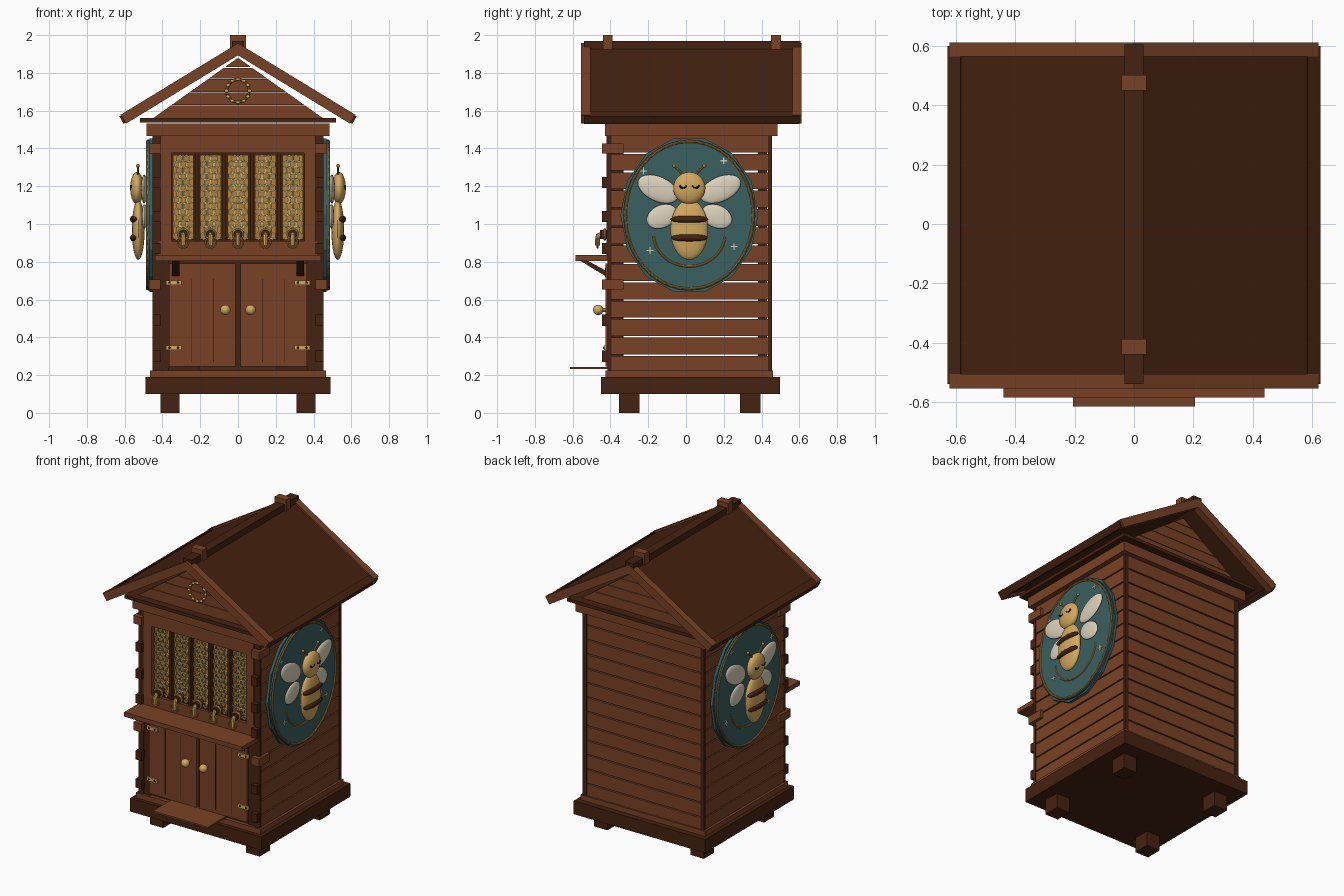
import bpy, bmesh, math
from mathutils import Matrix, Vector

if "Cube" in bpy.data.objects:
    bpy.data.objects.remove(bpy.data.objects["Cube"])

def mat(name, c):
    m = bpy.data.materials.new(name)
    m.diffuse_color = (*c, 1)
    m.use_nodes = True
    m.node_tree.nodes["Principled BSDF"].inputs["Base Color"].default_value = m.diffuse_color
    return m
WOOD = mat("medium_wood", (0.19, 0.055, 0.018))
DARK = mat("dark_wood", (0.06, 0.016, 0.005))
TEAL = mat("teal", (0.042, 0.115, 0.115))
GOLD = mat("pale_gold", (0.66, 0.40, 0.11))
AMBER = mat("amber", (0.45, 0.23, 0.035))
CREAM = mat("cream", (0.72, 0.65, 0.50))
SLATE = mat("slate", (0.13, 0.13, 0.09))
BLACK = mat("near_black", (0.015, 0.007, 0.004))

def make(name, bm, m, mirror=False, smooth=False):
    bmesh.ops.recalc_face_normals(bm, faces=bm.faces)
    me = bpy.data.meshes.new(name)
    bm.to_mesh(me)
    bm.free()
    me.materials.append(m)
    if smooth:
        for p in me.polygons:
            p.use_smooth = True
        me.set_sharp_from_angle(angle=math.radians(40))
    ob = bpy.data.objects.new(name, me)
    bpy.context.collection.objects.link(ob)
    if mirror:
        ob.modifiers.new("mirror", 'MIRROR')
    return ob

def boxes(name, m, items, mirror=False):
    bm = bmesh.new()
    for x0, x1, y0, y1, z0, z1 in items:
        M = Matrix.Translation(((x0+x1)/2, (y0+y1)/2, (z0+z1)/2)) @ Matrix.Diagonal((x1-x0, y1-y0, z1-z0, 1))
        bmesh.ops.create_cube(bm, size=1, matrix=M)
    return make(name, bm, m, mirror)

def prism(bm, pts, lo, hi, axis='y'):
    # extrude a profile: (x,z) along y, or (y,z) along x
    f = (lambda p, t: (p[0], t, p[1])) if axis == 'y' else (lambda p, t: (t, p[0], p[1]))
    a = [bm.verts.new(f(p, lo)) for p in pts]
    b = [bm.verts.new(f(p, hi)) for p in pts]
    bm.faces.new(a)
    bm.faces.new(b[::-1])
    n = len(pts)
    for i in range(n):
        bm.faces.new((a[i], a[(i+1) % n], b[(i+1) % n], b[i]))

def profile(name, m, shapes, axis='y', mirror=False):
    bm = bmesh.new()
    for pts, lo, hi in shapes:
        prism(bm, pts, lo, hi, axis)
    return make(name, bm, m, mirror)

def ellipsoids(name, m, items, mirror=False):
    bm = bmesh.new()
    for c, r, tilt in items:
        M = Matrix.Translation(c) @ Matrix.Rotation(math.radians(tilt), 4, 'X') @ Matrix.Diagonal((*r, 1))
        bmesh.ops.create_uvsphere(bm, u_segments=24, v_segments=14, radius=1, matrix=M)
    return make(name, bm, m, mirror, True)

def tubes(name, m, items, mirror=False, sides=8):
    bm = bmesh.new()
    for pts, r, closed in items:
        pts = [Vector(p) for p in pts]
        n, rings = len(pts), []
        for i, p in enumerate(pts):
            nx = pts[(i+1) % n] if closed else pts[min(i+1, n-1)]
            pv = pts[i-1] if closed else pts[max(i-1, 0)]
            q = (nx - pv).to_track_quat('Z', 'X' if abs((nx-pv).normalized().y) > .99 else 'Y')
            rings.append([bm.verts.new(p + q @ Vector((r*math.cos(2*math.pi*k/sides), r*math.sin(2*math.pi*k/sides), 0))) for k in range(sides)])
        for i in range(n if closed else n-1):
            A, B = rings[i], rings[(i+1) % n]
            # align neighbouring rings to avoid twisting
            s = min(range(sides), key=lambda k: (A[0].co - B[k].co).length)
            for k in range(sides):
                bm.faces.new((A[k], A[(k+1) % sides], B[(k+1+s) % sides], B[(k+s) % sides]))
        if not closed:
            bm.faces.new(rings[0])
            bm.faces.new(rings[-1])
    return make(name, bm, m, mirror, True)

def oval(cx, cz, rx, rz, n, a0=0, a1=360):
    k = n if a1-a0 == 360 else n-1
    return [(cx + rx*math.cos(math.radians(a0+(a1-a0)*i/k)), cz + rz*math.sin(math.radians(a0+(a1-a0)*i/k))) for i in range(n)]

# stand
boxes("feet", DARK, [(.31, .41, a, a+.11, 0, .1) for a in (-.355, .285)], True)
boxes("base_slab", DARK, [(-.49, .49, -.45, .497, .1, .19)])
boxes("plinth", WOOD, [(-.465, .465, -.425, .46, .19, .225)])

# corner posts and plank siding with open gaps
boxes("corner_posts", DARK, [(.365, .425, -.41, -.33, .22, 1.47), (.415, .453, -.415, -.395, .22, 1.47),
                             (.38, .425, .38, .43, .22, 1.47), (.425, .453, .435, .455, .22, 1.47)], True)
rows = [(.215, .302)] + [(.31+.0972*i, .399+.0972*i) for i in range(12)]
boxes("side_planks", WOOD, [(.425, .45, -.40, .437, a, b) for a, b in rows], True)
boxes("back_planks", WOOD, [(-.425, .425, .43, .45, a, b) for a, b in rows])
boxes("corner_blocks", DARK, [(.41, .452, -.445, -.40, z-.03, z+.03) for z in (.30, .49, .87, 1.04, 1.22)], True)
boxes("corner_clasps", WOOD, [(.41, .47, -.445, -.33, z-.027, z+.027) for z in (.68, 1.40)], True)
boxes("top_beam", WOOD, [(-.485, .485, -.43, .485, 1.465, 1.532)])
boxes("gable_sill", DARK, [(-.52, .52, -.47, .525, 1.538, 1.56)])

# gables sliced into planks
shapes = []
cuts = [1.56, 1.63, 1.70, 1.77, 1.83, 1.88]
for a, b in zip(cuts, cuts[1:]):
    w = lambda z: max(.45*(1.88-z)/.32, .001)
    pts = [(-w(a), a), (w(a), a), (w(b-.003), b-.003), (-w(b-.003), b-.003)]
    shapes += [(pts, -.42, -.385), (pts, .435, .47)]
profile("gable_planks", WOOD, shapes)
tubes("gable_wreath", AMBER, [([(x, -.43, z) for x, z in oval(0, 1.705, .06, .06, 20)], .007, True)])
ellipsoids("wreath_leaves", GOLD, [((x, -.436, z), (.011, .005, .008), 0) for x, z in oval(0, 1.705, .061, .061, 12)])

# roof
profile("roof_panels", DARK, [([(0, 1.945), (.615, 1.568), (.60, 1.54), (0, 1.905)], -.51, .565)], mirror=True)
profile("roof_fascia", WOOD, [([(0, 1.957), (.622, 1.578), (.592, 1.532), (0, 1.893)], a, b)
                              for a, b in ((-.555, -.505), (.565, .612))], mirror=True)
profile("eave_battens", DARK, [([(.585, 1.596), (.628, 1.57), (.605, 1.53), (.575, 1.55)], -.54, .60)], mirror=True)
boxes("ridge_beam", DARK, [(-.032, .032, -.54, .605, 1.91, 1.968)])
boxes("ridge_blocks", WOOD, [(-.042, .042, a, a+.052, 1.925, 2.0) for a in (-.44, .45)])

# front cupboard
boxes("front_backing", DARK, [(-.37, .37, -.40, -.375, .22, .92), (-.37, .37, -.38, -.36, .9, 1.47)])
boxes("doors", WOOD, [(.012, .365, -.425, -.40, .245, .79)], True)
boxes("door_top_panels", WOOD, [(.035, .31, -.430, -.425, .72, .77)], True)
boxes("door_seams", DARK, [(.128, .132, -.426, -.42, .27, .71), (.245, .249, -.426, -.42, .27, .71)], True)
boxes("hinges", GOLD, [(.30, .38, -.435, -.42, z-.012, z+.012) for z in (.345, .69)], True)
ellipsoids("hinge_pins", BLACK, [((x, -.435, z), (.006, .004, .006), 0) for z in (.345, .69) for x in (.318, .362)], True)
ellipsoids("door_knobs", GOLD, [((.067, -.465, .545), (.027, .027, .027), 0)], True)
tubes("knob_stems", GOLD, [([(.067, -.42, .545), (.067, -.46, .545)], .01, False)], True)
boxes("porch_board", WOOD, [(-.205, .205, -.615, -.40, .232, .243)])
boxes("shelf", WOOD, [(-.44, .44, -.585, -.33, .805, .835)])
profile("shelf_brackets", DARK, [([(-.56, .805), (-.52, .805), (-.41, .745), (-.41, .715)], .31, .35)], 'x', True)

# honey window frame
boxes("window_rails", WOOD, [(-.42, .42, -.42, -.37, .835, .91), (-.41, .41, -.42, -.37, 1.375, 1.465)])
boxes("window_stiles", WOOD, [(.352, .41, -.42, -.38, .91, 1.375)], True)
boxes("window_dividers", DARK, [(x-.01, x+.01, -.41, -.38, .91, 1.375) for x in (.0725, .2175)], True)
cols = [-.29, -.145, 0, .145, .29]
boxes("honey_panels", AMBER, [(x-.055, x+.055, -.39, -.375, .92, 1.365) for x in cols])

def hex_rings(name, m, ro, ri, y0, y1):
    bm = bmesh.new()
    for cx in cols:
        for r in range(14):
            for dx in ((-.036, 0, .036) if r % 2 == 0 else (-.018, .018)):
                cz = .938 + r*.0315
                L = [[bm.verts.new((x, y, z)) for x, z in oval(cx+dx, cz, q, q, 6, 30, 390)] for q, y in ((ro, y0), (ro, y1), (ri, y1), (ri, y0))]
                for A, B in zip(L, L[1:]):
                    for i in range(6):
                        bm.faces.new((A[i], A[(i+1) % 6], B[(i+1) % 6], B[i]))
    make(name, bm, m)
hex_rings("honeycomb_cells", GOLD, .0205, .0155, -.388, -.402)
hex_rings("honeycomb_cell_linings", SLATE, .0155, .0115, -.388, -.395)

# honey taps
tubes("tap_barrels", DARK, [([(x, -.38, .945), (x, -.455, .945)], .024, False) for x in cols], sides=12)
tubes("tap_flanges", GOLD, [([(x+a, -.43, z) for a, z in oval(0, .945, .026, .026, 16)], .007, True) for x in cols])
tubes("tap_spouts", GOLD, [([(x, -.45, .945), (x, -.465, .938), (x, -.468, .92), (x, -.468, .885)], .013, False) for x in cols])
tubes("tap_rings", AMBER, [([(x+a, -.468, z) for a, z in oval(0, .9, .028, .026, 16)], .005, True) for x in cols])

# side medallions
CY, CZ = .0175, 1.047
profile("medallion_back", TEAL, [(oval(CY, CZ, .365, .417, 14), .45, .468)], 'x', True)
profile("medallion_face", TEAL, [(oval(CY, CZ, .35, .40, 40), .468, .48)], 'x', True)
tubes("medallion_rim", AMBER, [([(.481, y, z) for y, z in oval(CY, CZ, .338, .39, 48)], .007, True)], True)
tubes("flight_arc", AMBER, [([(.481, y, z) for y, z in oval(CY, .95, .19, .175, 24, 185, 355)], .006, False)], True)
boxes("sparkles", CREAM, [(.478, .485, y-a, y+a, z-b, z+b) for y, z in ((.20, 1.335), (-.225, 1.28), (-.19, .86), (.255, .88))
                          for a, b in ((.018, .003), (.003, .018))], True)

# bee on each medallion
ellipsoids("bee_body", GOLD, [((.528, CY, .97), (.034, .10, .16), 0), ((.535, CY, 1.19), (.036, .085, .085), 0)], True)
ellipsoids("bee_stripes", DARK, [((.546, CY, 1.025), (.026, .101, .021), 0), ((.548, CY, .927), (.024, .097, .021), 0)], True)
ellipsoids("bee_wings", CREAM, [((.497, CY+s*.165, 1.185), (.017, .115, .065), s*25) for s in (-1, 1)] +
           [((.495, CY+s*.145, 1.04), (.014, .085, .06), -s*25) for s in (-1, 1)], True)
tubes("bee_antennae", AMBER, [([(.53, CY+s*.03, 1.255), (.53, CY+s*.05, 1.28), (.53, CY+s*.078, 1.305)], .006, False) for s in (-1, 1)], True)
ellipsoids("antenna_tips", AMBER, [((.53, CY+s*.08, 1.308), (.01, .01, .01), 0) for s in (-1, 1)], True)
tubes("bee_eyes", BLACK, [([(.567, y, z) for y, z in oval(CY+s*.033, 1.205, .018, .014, 8, 180, 360)], .005, False) for s in (-1, 1)], True)
